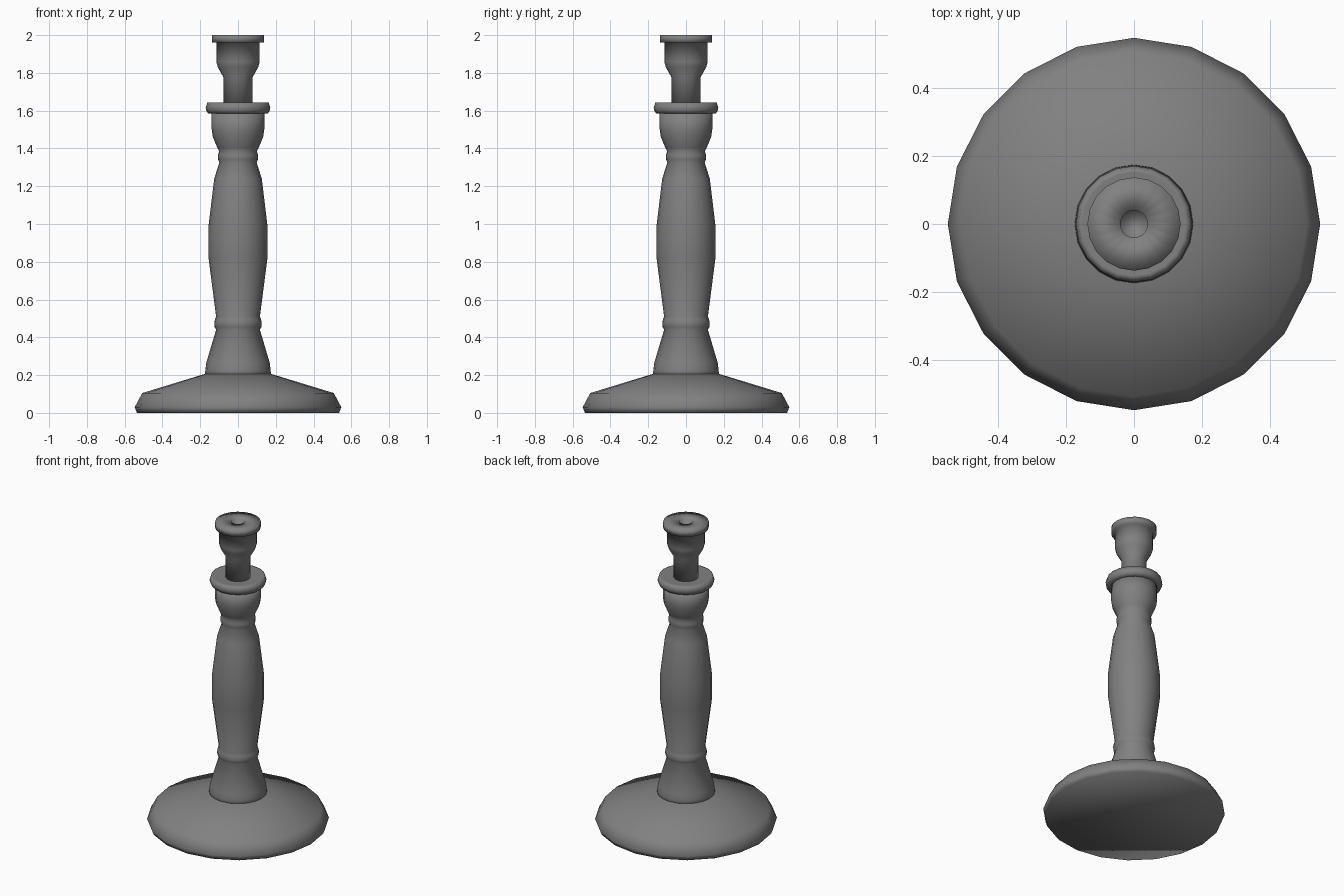
import bpy, bmesh, math

cube = bpy.data.objects.get("Cube")
if cube:
    bpy.data.objects.remove(cube, do_unlink=True)

SIDES = 20

grey = bpy.data.materials.new("turned_grey")
grey.use_nodes = True
COLOUR = (0.22, 0.22, 0.22, 1)
grey.diffuse_color = COLOUR
grey.node_tree.nodes["Principled BSDF"].inputs["Base Color"].default_value = COLOUR


def lathe(name, profile):
    """Turn a (radius, height) profile around z and cap both ends."""
    bm = bmesh.new()
    rings = []
    for r, z in profile:
        rings.append([bm.verts.new((r * math.cos(i * math.tau / SIDES),
                                    r * math.sin(i * math.tau / SIDES), z))
                      for i in range(SIDES)])
    for low, high in zip(rings, rings[1:]):
        for i in range(SIDES):
            j = (i + 1) % SIDES
            bm.faces.new((low[i], low[j], high[j], high[i]))
    bm.faces.new(rings[0][::-1])
    bm.faces.new(rings[-1])
    for face in bm.faces:
        face.smooth = True
    mesh = bpy.data.meshes.new(name)
    bm.to_mesh(mesh)
    bm.free()
    mesh.materials.append(grey)
    obj = bpy.data.objects.new(name, mesh)
    bpy.context.collection.objects.link(obj)
    return obj


# Wide foot with a sloping top
lathe("base", [(0.535, 0), (0.547, 0.03), (0.507, 0.105), (0.17, 0.208)])

# Turned column: flared bottom, lower bead, swelling, upper bead, cup
lathe("column", [
    (0.175, 0.19), (0.173, 0.225), (0.168, 0.265), (0.116, 0.44),
    (0.124, 0.455), (0.126, 0.475), (0.122, 0.495), (0.116, 0.51),
    (0.156, 0.82), (0.156, 0.99), (0.126, 1.24), (0.099, 1.325),
    (0.105, 1.34), (0.106, 1.365), (0.1, 1.385), (0.11, 1.405),
    (0.133, 1.46), (0.139, 1.5), (0.139, 1.59)])

# Rounded drip collar
lathe("collar", [
    (0.135, 1.585), (0.158, 1.585), (0.168, 1.6), (0.171, 1.615),
    (0.163, 1.642), (0.152, 1.642), (0.075, 1.635)])

# Candle socket on a narrow neck, with a small recess in its top
lathe("candle_socket", [
    (0.076, 1.63), (0.076, 1.775), (0.107, 1.83), (0.115, 1.86),
    (0.115, 1.96), (0.137, 1.96), (0.137, 2.0), (0.04, 2.0), (0.04, 1.98)])
